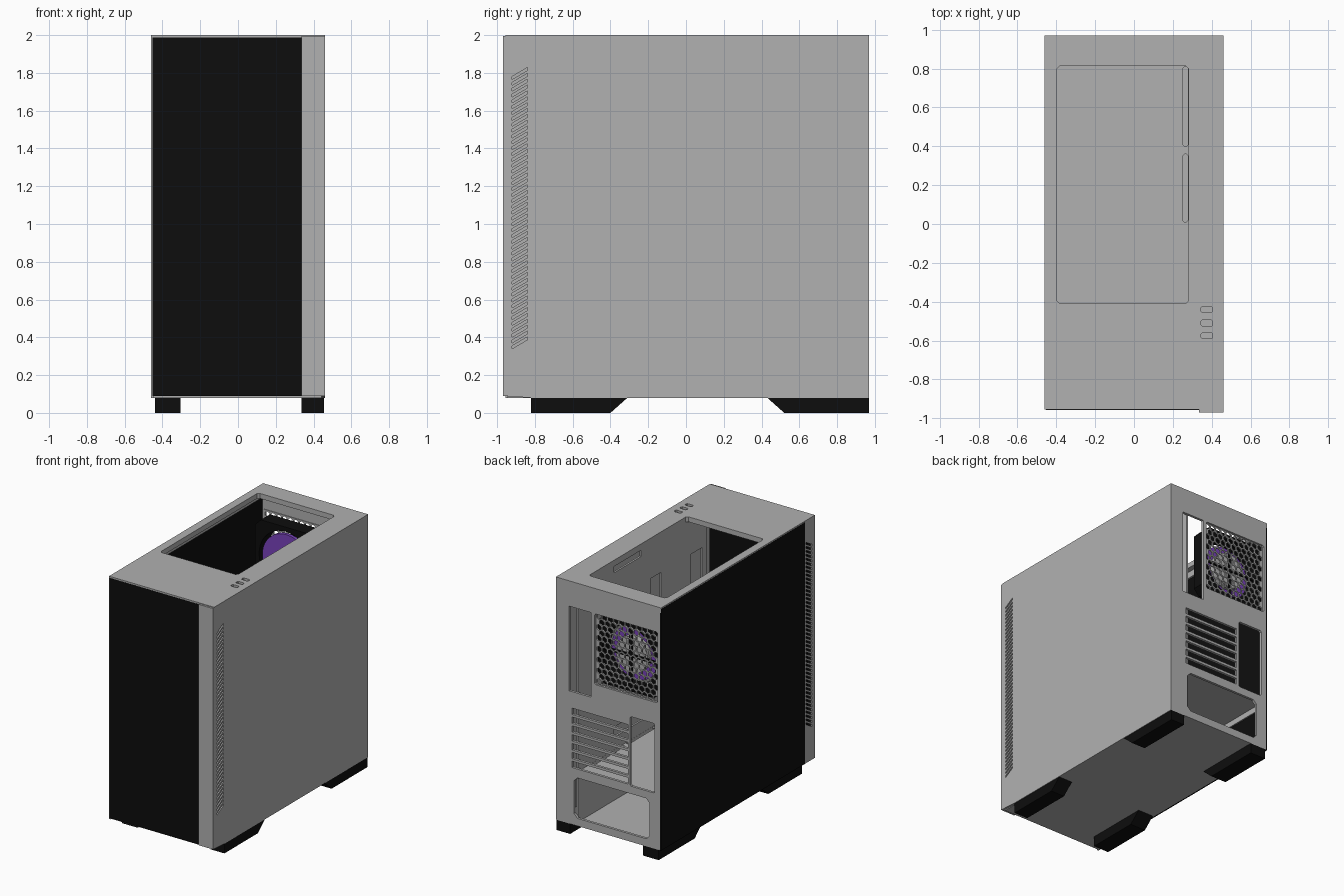
import bpy, bmesh, math

if "Cube" in bpy.data.objects:
    bpy.data.objects.remove(bpy.data.objects["Cube"])


def material(name, rgb):
    m = bpy.data.materials.new(name)
    m.use_nodes = True
    m.diffuse_color = (*rgb, 1)
    m.node_tree.nodes["Principled BSDF"].inputs["Base Color"].default_value = (*rgb, 1)
    return m


GREY = material("painted grey", (0.44, 0.44, 0.44))
BLACK = material("dark black", (0.004, 0.004, 0.004))
PURPLE = material("fan purple", (0.19, 0.055, 0.5))


def prisms(name, axis, profiles, lo, hi, mat=None):
    """Extrude closed 2D profiles along one axis, all into one object."""
    bm = bmesh.new()
    for pts in profiles:
        ends = []
        for d in (lo, hi):
            ring = []
            for a, b in pts:
                co = {"x": (d, a, b), "y": (a, d, b), "z": (a, b, d)}[axis]
                ring.append(bm.verts.new(co))
            ends.append(ring)
        n = len(pts)
        bm.faces.new(ends[0])
        bm.faces.new(ends[1][::-1])
        for i in range(n):
            j = (i + 1) % n
            bm.faces.new((ends[0][i], ends[1][i], ends[1][j], ends[0][j]))
    bmesh.ops.recalc_face_normals(bm, faces=bm.faces)
    mesh = bpy.data.meshes.new(name)
    bm.to_mesh(mesh)
    bm.free()
    if mat:
        mesh.materials.append(mat)
    ob = bpy.data.objects.new(name, mesh)
    bpy.context.scene.collection.objects.link(ob)
    return ob


def rect(a0, a1, b0, b1, c=0.0):
    """Rectangle profile, with chamfered corners if c is set."""
    if not c:
        return [(a0, b0), (a1, b0), (a1, b1), (a0, b1)]
    return [(a0 + c, b0), (a1 - c, b0), (a1, b0 + c), (a1, b1 - c),
            (a1 - c, b1), (a0 + c, b1), (a0, b1 - c), (a0, b0 + c)]


def circle(a, b, r, n, turn=0.0):
    angles = [turn + math.tau * i / n for i in range(n)]
    return [(a + r * math.cos(t), b + r * math.sin(t)) for t in angles]


def box(name, x, y, z, mat):
    return prisms(name, "z", [rect(*x, *y)], *z, mat)


def cut(ob, axis, profiles, lo, hi):
    """Cut holes through a part and bake the result."""
    cutter = prisms("cutter", axis, profiles, lo, hi)
    cutter.hide_render = True
    mod = ob.modifiers.new("holes", "BOOLEAN")
    mod.operation = "DIFFERENCE"
    mod.solver = "EXACT"
    mod.object = cutter
    bpy.context.view_layer.update()
    baked = bpy.data.meshes.new_from_object(
        ob.evaluated_get(bpy.context.evaluated_depsgraph_get()))
    ob.modifiers.clear()
    ob.data = baked
    bpy.data.objects.remove(cutter)


# Top panel with fan opening and button recesses
top = box("top_panel", (-0.46, 0.46), (-0.955, 0.97), (1.96, 2), GREY)
buttons = [rect(0.345, 0.405, y - 0.015, y + 0.015, 0.006) for y in (-0.44, -0.51, -0.575)]
cut(top, "z", [rect(-0.395, 0.28, -0.41, 0.815, 0.015)] + buttons, 1.9, 2.1)
box("button_base", (0.33, 0.42), (-0.61, -0.42), (1.945, 1.958), GREY)

# Right-hand solid panel and slanted vents at the front of both sides
vents = []
for i in range(47):
    z = 0.34 + 0.031 * i
    vents.append([(-0.92, z), (-0.84, z + 0.047), (-0.84, z + 0.062), (-0.92, z + 0.015)])
side = prisms("solid_side_panel", "x",
              [[(-0.97, 0.09), (-0.82, 0.08), (0.97, 0.08), (0.97, 2), (-0.82, 2), (-0.97, 1.995)]],
              0.442, 0.46, GREY)
cut(side, "x", vents, 0.4, 0.5)
strip = box("vented_side_strip", (-0.46, -0.445), (-0.955, -0.83), (0.08, 1.96), GREY)
cut(strip, "x", vents, -0.5, -0.4)
box("vent_backing", (0.415, 0.43), (-0.93, -0.8), (0.1, 1.96), GREY)
box("front_corner_strip", (0.335, 0.442), (-0.97, -0.93), (0.09, 1.995), GREY)

# Dark glass at the front and side
box("front_glass", (-0.452, 0.335), (-0.958, -0.945), (0.09, 1.987), BLACK)
box("side_glass", (-0.461, -0.45), (-0.83, 0.967), (0.08, 1.99), BLACK)

# Floor
box("floor", (-0.45, 0.442), (-0.945, 0.95), (0.08, 0.1), GREY)

# Rear wall with board, expansion slot, fan and power supply openings
rear = box("rear_wall", (-0.45, 0.442), (0.95, 0.97), (0.08, 1.96), GREY)
slots = [rect(-0.17, 0.317, 0.53 + 0.07 * i, 0.58 + 0.07 * i) for i in range(7)]
openings = [rect(0.15, 0.345, 1.13, 1.8),
            rect(-0.43, 0.12, 1.24, 1.8, 0.01),
            rect(-0.405, -0.19, 0.52, 1.07, 0.01),
            rect(-0.36, 0.30, 0.14, 0.46, 0.03)]
cut(rear, "y", openings + slots, 0.9, 1.0)

# Perforated grille behind the rear fan opening
grille = box("rear_grille", (-0.44, 0.13), (0.945, 0.955), (1.23, 1.81), GREY)
holes = []
for row in range(13):
    for col in range(11 - row % 2):
        cx = -0.405 + 0.05 * col + 0.025 * (row % 2)
        holes.append(circle(cx, 1.262 + 0.043 * row, 0.023, 6, math.pi / 6))
cut(grille, "y", holes, 0.9, 1.0)

# Rear fan
FX, FZ = -0.155, 1.52
frame = prisms("fan_frame", "y", [rect(FX - 0.27, FX + 0.27, FZ - 0.27, FZ + 0.27, 0.05)],
               0.82, 0.935, BLACK)
cut(frame, "y", [circle(FX, FZ, 0.235, 40)], 0.7, 1.0)
prisms("fan_rotor", "y", [circle(FX, FZ, 0.21, 40)], 0.825, 0.85, PURPLE)
prisms("fan_motor", "y", [circle(FX, FZ, 0.14, 32)], 0.852, 0.9, GREY)
for name, a, b in (("fan_strut_across", 0.25, 0.012), ("fan_strut_upright", 0.012, 0.25)):
    box(name, (FX - a, FX + a), (0.902, 0.915), (FZ - b, FZ + b), BLACK)

# Board tray with cable openings
tray = box("board_tray", (0.28, 0.295), (-0.66, 0.95), (0.1, 1.96), GREY)
cut(tray, "x", [rect(0.16, 0.5, 1.9, 1.95), rect(-0.09, 0.045, 1.2, 1.68),
                rect(-0.6, -0.46, 1.2, 1.68), rect(-0.3, 0.5, 0.6, 0.68)], 0.2, 0.4)

# Power supply shroud with cable slots beside the tray
shroud = box("supply_shroud", (-0.445, 0.28), (-0.66, 0.95), (0.485, 0.5), GREY)
cut(shroud, "z", [rect(0.25, 0.279, 0.01, 0.36, 0.01),
                  rect(0.25, 0.279, 0.4, 0.81, 0.01)], 0.4, 0.6)
box("shroud_lip", (-0.445, -0.435), (-0.66, 0.95), (0.44, 0.485), GREY)

# Upper rail and front fan stack
box("upper_side_rail", (-0.449, -0.435), (-0.8, 0.95), (1.91, 1.96), GREY)
for i in range(3):
    z = 0.25 + 0.56 * i
    box(f"front_fan_{i + 1}", (-0.41, 0.27), (-0.93, -0.68), (z, z + 0.555), BLACK)

# Feet
front_foot = [(-0.82, 0.08), (-0.82, 0), (-0.4, 0), (-0.31, 0.08)]
back_foot = [(0.43, 0.08), (0.52, 0), (0.97, 0), (0.97, 0.08)]
for where, x0, x1 in (("right", -0.44, -0.305), ("left", 0.335, 0.455)):
    prisms(f"front_{where}_foot", "x", [front_foot], x0, x1, BLACK)
    prisms(f"back_{where}_foot", "x", [back_foot], x0, x1, BLACK)
